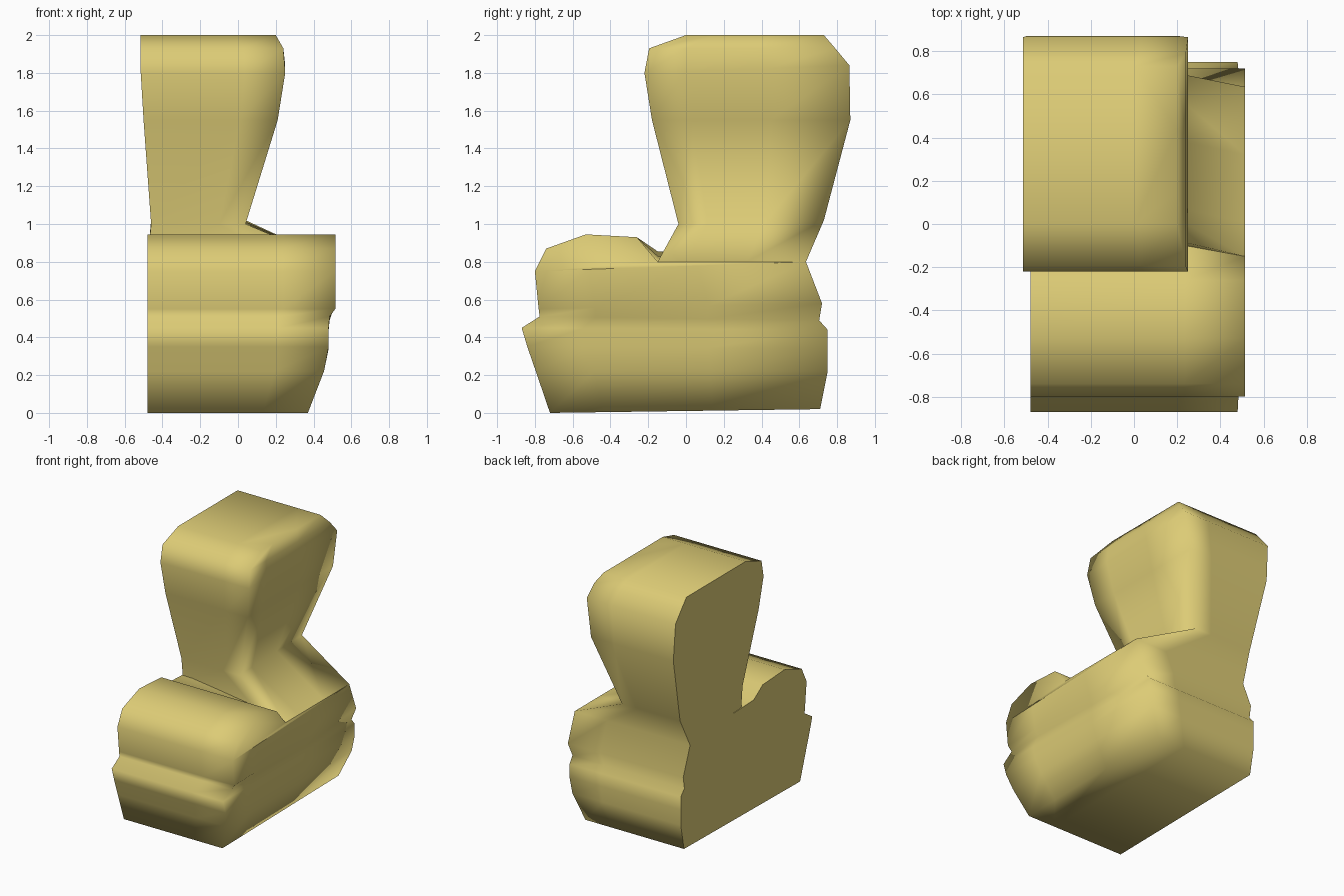
import bpy, bmesh
from mathutils import Vector

if "Cube" in bpy.data.objects:
    bpy.data.objects.remove(bpy.data.objects["Cube"])

bm = bmesh.new()


def ring(zf, yf, zb, yb, xl, xr, yfr=None, colx=0.72):
    """Four-sided level with extra columns so the right corners shade softly."""
    lf, rf = Vector((xl, yf, zf)), Vector((xr, yf if yfr is None else yfr, zf))
    rb, lb = Vector((xr, yb, zb)), Vector((xl, yb, zb))
    pts = [lf, lf.lerp(rf, colx), rf, rf.lerp(rb, 0.2), rf.lerp(rb, 0.6),
           rb, lb.lerp(rb, colx), lb]
    return [bm.verts.new(p) for p in pts]


def cap(r, up):
    """Close a level with strips."""
    quads = [(0, 1, 6, 7), (1, 2, 3), (1, 3, 4), (1, 4, 6), (4, 5, 6)]
    for q in quads:
        bm.faces.new([r[i] for i in (q if up else q[::-1])])


def loft(rows):
    rings = [ring(*r) for r in rows]
    for a, b in zip(rings, rings[1:]):
        for i in range(8):
            j = (i + 1) % 8
            bm.faces.new((a[i], a[j], b[j], b[i]))
    return rings


# foot: sole, welt groove and lower upper
foot = loft([
    (0.00, -0.72, 0.02, 0.71, -0.48, 0.37),
    (0.22, -0.795, 0.22, 0.75, -0.48, 0.455),
    (0.35, -0.84, 0.34, 0.75, -0.48, 0.48),
    (0.45, -0.87, 0.44, 0.75, -0.48, 0.48),
    (0.51, -0.775, 0.49, 0.705, -0.48, 0.485),
    (0.55, -0.78, 0.58, 0.72, -0.48, 0.515),
    (0.75, -0.80, 0.80, 0.635, -0.48, 0.515),
])
cap(foot[0], False)

# leg: flared ankle slope, narrow waist, wide rounded top
leg = loft([
    (0.80, 0.01, 0.80, 0.635, -0.48, 0.515, -0.15),
    (1.00, -0.04, 1.02, 0.73, -0.46, 0.04),
    (1.55, -0.18, 1.55, 0.87, -0.50, 0.21),
    (1.80, -0.22, 1.84, 0.865, -0.515, 0.25),
    (1.93, -0.195, 1.93, 0.79, -0.515, 0.24),
    (2.00, 0.00, 2.00, 0.73, -0.515, 0.20),
])
cap(leg[-1], True)

# toe hump: side profile run across the width, (y, z left, z right)
prof = [(-0.80, 0.75, 0.75), (-0.74, 0.87, 0.87), (-0.53, 0.945, 0.945),
        (-0.26, 0.93, 0.93), (-0.15, 0.855, 0.80), (0.10, 0.845, 0.80),
        (0.635, 0.80, 0.80)]
cols = []
for t in (0, 0.72, 1):
    x = -0.48 + 0.995 * t
    s = max(0, (t - 0.5) / 0.5)
    cols.append([bm.verts.new((x, y, a + (b - a) * s)) for y, a, b in prof])
for a, b in zip(cols, cols[1:]):
    for i in range(5):
        bm.faces.new((a[i], b[i], b[i + 1], a[i + 1]))
bm.faces.new(cols[0])
bm.faces.new(cols[2][::-1])

bmesh.ops.remove_doubles(bm, verts=bm.verts[:], dist=0.002)
bmesh.ops.triangulate(bm, faces=[f for f in bm.faces if len(f.verts) > 4])

# soft shading all over, except round the flat left side
bm.normal_update()
for f in bm.faces:
    f.smooth = True
for e in bm.edges:
    left = [f.normal.x < -0.9 for f in e.link_faces]
    if any(left) and not all(left):
        e.smooth = False

me = bpy.data.meshes.new("boot_shell")
bm.to_mesh(me)
bm.free()
ob = bpy.data.objects.new("boot_shell", me)
bpy.context.collection.objects.link(ob)

mat = bpy.data.materials.new("straw_yellow")
mat.diffuse_color = (0.72, 0.60, 0.18, 1)
mat.use_nodes = True
mat.node_tree.nodes["Principled BSDF"].inputs["Base Color"].default_value = mat.diffuse_color
me.materials.append(mat)
# face directions: outward on the front, right and left
flip = [p for p in me.polygons if p.normal.x < -0.9 and p.center.x > 0]
if flip:
    for p in flip:
        p.flip()
